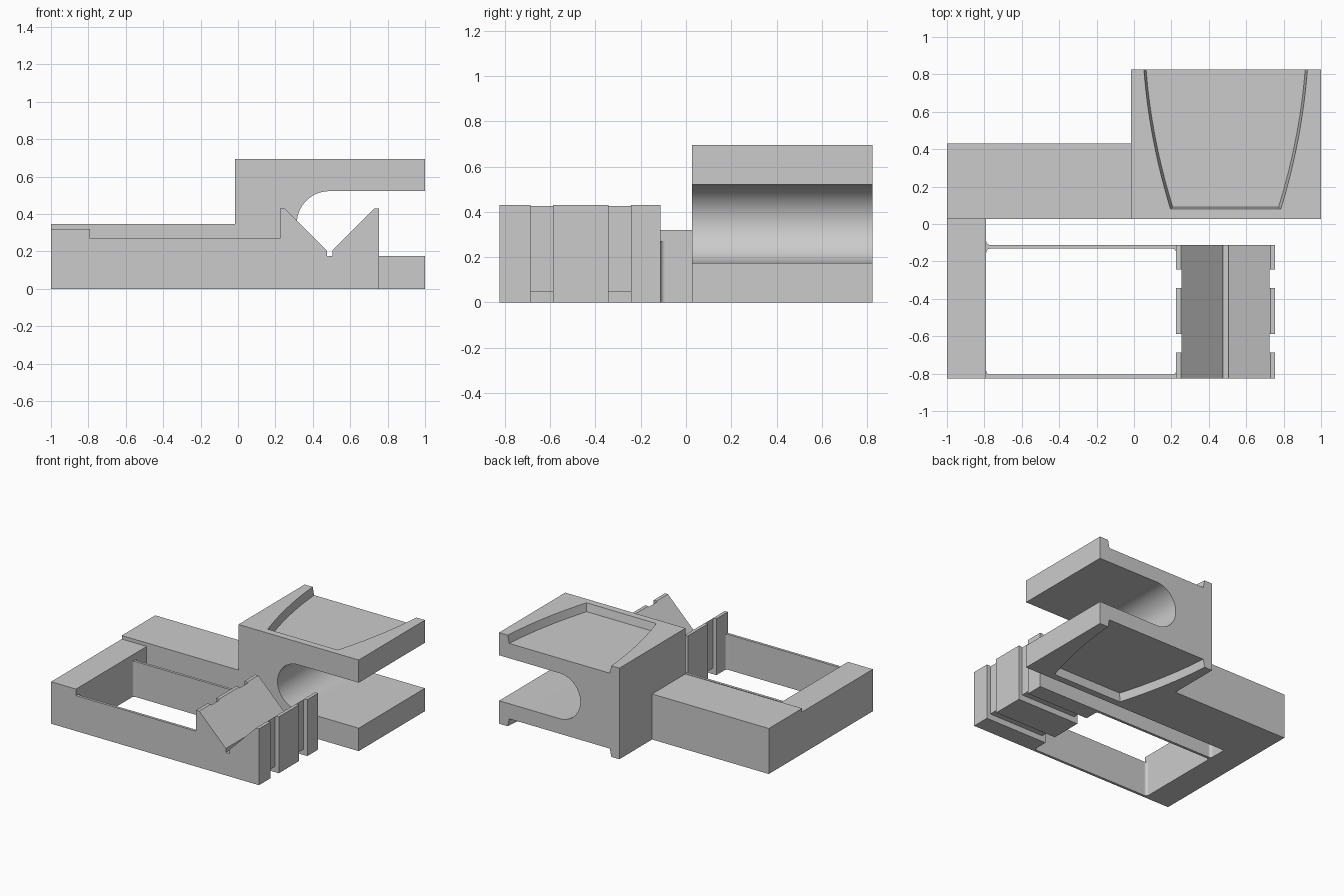
import bpy, bmesh
from math import sin, cos, pi, radians
from mathutils import Vector

cube = bpy.data.objects.get("Cube")
if cube:
    bpy.data.objects.remove(cube, do_unlink=True)

grey = bpy.data.materials.new("plain grey")
grey.use_nodes = True
grey.diffuse_color = (0.6, 0.6, 0.6, 1)
grey.node_tree.nodes["Principled BSDF"].inputs["Base Color"].default_value = (0.6, 0.6, 0.6, 1)

BACK, FRONT = 0.825, -0.825
RIM = 0.43        # height of the cradle
STRIP_TOP = 0.27
STRIP = 0.02      # strip thickness and fillet radius


def loft(name, start, end):
    """Solid between two matching closed loops of 3D points."""
    bm = bmesh.new()
    a = [bm.verts.new(p) for p in start]
    b = [bm.verts.new(p) for p in end]
    bm.faces.new(a)
    bm.faces.new(b)
    for i in range(len(a)):
        j = (i + 1) % len(a)
        bm.faces.new((a[i], a[j], b[j], b[i]))
    bmesh.ops.recalc_face_normals(bm, faces=bm.faces)
    mesh = bpy.data.meshes.new(name)
    bm.to_mesh(mesh)
    bm.free()
    mesh.materials.append(grey)
    obj = bpy.data.objects.new(name, mesh)
    bpy.context.collection.objects.link(obj)
    return obj


def along_y(name, profile, y0, y1):
    return loft(name, [(x, y0, z) for x, z in profile], [(x, y1, z) for x, z in profile])


def along_z(name, outline, z0, z1):
    return loft(name, [(x, y, z0) for x, y in outline], [(x, y, z1) for x, y in outline])


def box(name, x0, x1, y0, y1, z1):
    return along_z(name, [(x0, y0), (x1, y0), (x1, y1), (x0, y1)], 0, z1)


def activate(obj):
    bpy.ops.object.select_all(action='DESELECT')
    obj.select_set(True)
    bpy.context.view_layer.objects.active = obj


def cut(obj, cutter):
    cutter.hide_render = True
    mod = obj.modifiers.new("cut", 'BOOLEAN')
    mod.operation = 'DIFFERENCE'
    mod.solver = 'EXACT'
    mod.object = cutter
    activate(obj)
    bpy.ops.object.modifier_apply(modifier=mod.name)
    bpy.data.objects.remove(cutter, do_unlink=True)


def smooth(obj):
    activate(obj)
    bpy.ops.object.shade_smooth_by_angle(angle=radians(25))


# Main block with a round-ended slot open to the left
TOP, LOW, HIGH = 0.695, 0.175, 0.522
r = (HIGH - LOW) / 2
arc = [(0.488 - r * sin(pi * i / 32), LOW + r + r * cos(pi * i / 32)) for i in range(33)]
block = along_y("main_block",
                [(1, 0), (-0.015, 0), (-0.015, TOP), (1, TOP), (1, HIGH)] + arc + [(1, LOW)],
                0.027, BACK)


# Tapered pockets in the top and underside, open at the back
def pocket_outline(inset, z):
    side = []
    for i in range(-1, 17):
        t = i / 16
        half = 0.437 - 0.142 * (0.4 * t + 0.6 * t * t) - inset
        side.append((half, BACK - t * (BACK - 0.08 - inset)))
    left = [(0.49 + h, y, z) for h, y in side]
    right = [(0.49 - h, y, z) for h, y in reversed(side)]
    return left + right


DEPTH, TAPER = 0.06, 0.012
for face, inward in ((TOP, -1), (0, 1)):
    cut(block, loft("pocket_cutter",
                    pocket_outline(-TAPER / 3, face - inward * DEPTH / 3),
                    pocket_outline(TAPER, face + inward * DEPTH)))
smooth(block)

# Rear bar and side bar
box("rear_bar", -1, -0.015, 0.027, 0.43, 0.347)
box("side_bar", -1, -0.79, FRONT, 0.027, 0.32)

# V-shaped cradle with a relief slot at its bottom
MID, HALF = 0.49, 0.265
right_half = [(HALF, 0), (HALF, RIM), (HALF - 0.025, RIM), (0.015, 0.205), (0.015, 0.175)]
profile = [(MID + x, z) for x, z in right_half]
profile += [(MID - x, z) for x, z in reversed(right_half)]
cradle = along_y("v_cradle", profile, FRONT, -0.112)

# Band grooves running round the sides and underside of the cradle
groove = HALF - 0.03
u_half = [(1.2 * HALF, -0.1), (1.2 * HALF, 0.5), (groove, 0.5), (groove, 0.045)]
u_shape = [(MID + x, z) for x, z in u_half] + [(MID - x, z) for x, z in reversed(u_half)]
for y in (-0.687, -0.343):
    cut(cradle, along_y("groove_cutter", u_shape, y, y + 0.1))

# Thin strips joining the side bar to the cradle
WEST, EAST, NORTH = -0.79, MID - HALF, -0.112
box("front_strip", WEST, EAST, FRONT, FRONT + STRIP, STRIP_TOP)
box("back_strip", WEST, EAST, NORTH - STRIP, NORTH, STRIP_TOP)

# Concave fillets at the strip ends
corners = [(WEST, FRONT + STRIP, 1, 1), (EAST, FRONT + STRIP, -1, 1),
           (WEST, NORTH - STRIP, 1, -1), (EAST, NORTH - STRIP, -1, -1),
           (WEST, NORTH, 1, 1)]
for x, y, sx, sy in corners:
    curve = [(x + sx * STRIP * (1 - cos(pi * i / 16)), y + sy * STRIP * (1 - sin(pi * i / 16)))
             for i in range(9)]
    smooth(along_z("strip_fillet", [(x, y)] + curve, 0, STRIP_TOP))
